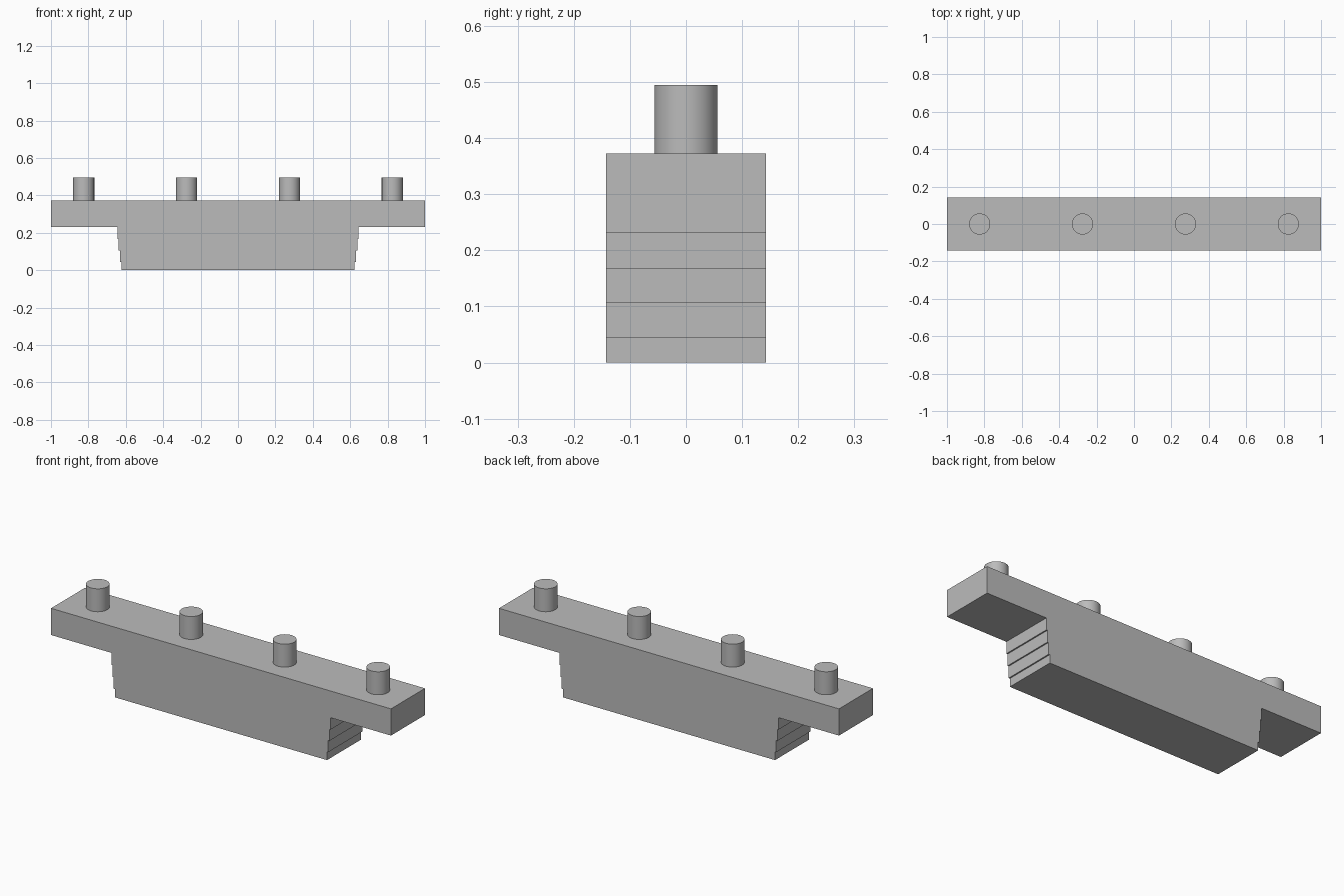
import bpy
import bmesh
from math import radians

cube = bpy.data.objects.get("Cube")
if cube:
    bpy.data.objects.remove(cube, do_unlink=True)

DEPTH = 0.286
UNDERSIDE, DECK = 0.231, 0.373

grey = bpy.data.materials.new("plain grey")
grey.use_nodes = True
grey.diffuse_color = (0.5, 0.5, 0.5, 1)
grey.node_tree.nodes["Principled BSDF"].inputs["Base Color"].default_value = (0.5, 0.5, 0.5, 1)

# Body outline: a wide top bar over a keel whose ends step inward going down
half_widths = (0.645, 0.638, 0.631, 0.624)
levels = (UNDERSIDE, 0.168, 0.106, 0.044, 0)
right_side = [(1, DECK), (1, UNDERSIDE)]
for i, half in enumerate(half_widths):
    right_side += [(half, levels[i]), (half, levels[i + 1])]
outline = right_side + [(-x, z) for x, z in reversed(right_side)]

bm = bmesh.new()
face = bm.faces.new([bm.verts.new((x, -DEPTH / 2, z)) for x, z in outline])
extruded = bmesh.ops.extrude_face_region(bm, geom=[face], use_keep_orig=True)
back = [v for v in extruded["geom"] if isinstance(v, bmesh.types.BMVert)]
bmesh.ops.translate(bm, verts=back, vec=(0, DEPTH, 0))
bmesh.ops.recalc_face_normals(bm, faces=bm.faces)
mesh = bpy.data.meshes.new("stepped_body")
bm.to_mesh(mesh)
bm.free()
mesh.materials.append(grey)
body = bpy.data.objects.new("stepped_body", mesh)
bpy.context.collection.objects.link(body)

# Row of evenly spaced round pegs on the deck
PEG_HEIGHT = 0.122
for i in range(4):
    bpy.ops.mesh.primitive_cylinder_add(
        vertices=48, radius=0.0565, depth=PEG_HEIGHT,
        location=(-0.825 + 0.55 * i, 0, DECK + PEG_HEIGHT / 2))
    peg = bpy.context.object
    peg.name = f"peg_{i + 1}"
    peg.data.materials.append(grey)
    bpy.ops.object.shade_smooth_by_angle(angle=radians(30))
